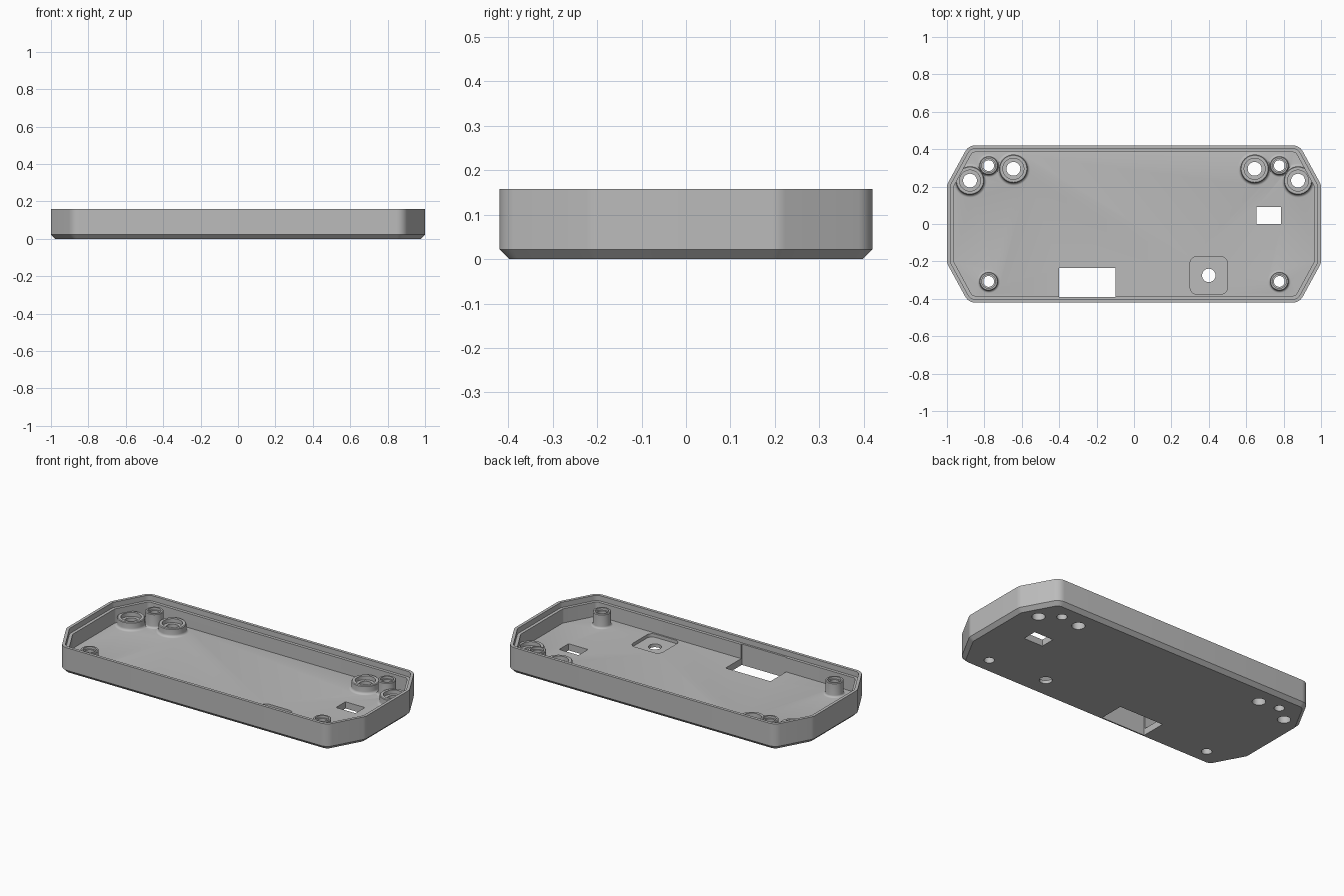
import bpy, bmesh, math
from mathutils import Vector

if "Cube" in bpy.data.objects:
    bpy.data.objects.remove(bpy.data.objects["Cube"])

grey = bpy.data.materials.new("mid_grey")
grey.use_nodes = True
COLOUR = (0.5, 0.5, 0.5, 1)
grey.diffuse_color = COLOUR
grey.node_tree.nodes["Principled BSDF"].inputs["Base Color"].default_value = COLOUR

H, LEDGE, FLOOR = 0.158, 0.126, 0.04


def finish(bm, name):
    bmesh.ops.recalc_face_normals(bm, faces=bm.faces)
    me = bpy.data.meshes.new(name)
    bm.to_mesh(me)
    bm.free()
    me.materials.append(grey)
    ob = bpy.data.objects.new(name, me)
    bpy.context.collection.objects.link(ob)
    return ob


def loft(rings, name, closed=False):
    """Skin a stack of equal-sized rings; cap the ends unless closed."""
    bm = bmesh.new()
    loops = [[bm.verts.new(p) for p in ring] for ring in rings]
    for a, b in zip(loops, loops[1:]):
        for i in range(len(a)):
            j = (i + 1) % len(a)
            bm.faces.new((a[i], a[j], b[j], b[i]))
    bm.faces.new(loops[0])
    bm.faces.new(loops[-1])
    return finish(bm, name)


def outline(inset, z, r=0.06, steps=6):
    """Long octagon with rounded corners, moved inward by inset."""
    quarter = [(1, 0.21), (0.885, 0.42)]
    pts = quarter + [(-x, y) for x, y in reversed(quarter)]
    pts = [Vector(p) for p in pts + [(-x, -y) for x, y in pts]]
    ring = []
    for i, p in enumerate(pts):
        d0 = (p - pts[i - 1]).normalized()
        d1 = (pts[(i + 1) % len(pts)] - p).normalized()
        n0, n1 = Vector((d0.y, -d0.x)), Vector((d1.y, -d1.x))
        centre = p - (n0 + n1) * r / (1 + n0.dot(n1))
        for k in range(steps + 1):
            n = n0.lerp(n1, k / steps).normalized()
            q = centre + n * (r - inset)
            ring.append((q.x, q.y, z))
    return ring


def lathe(x, y, profile, name, n=40):
    turn = [math.tau * i / n for i in range(n)]
    return loft([[(x + r * math.cos(a), y + r * math.sin(a), z) for a in turn]
                 for r, z in profile], name)


def block(x0, x1, y0, y1, z0, z1, name, radius=0.0):
    bm = bmesh.new()
    bmesh.ops.create_cube(bm, size=1)
    for v in bm.verts:
        v.co = ((x0 + x1) / 2 + v.co.x * (x1 - x0),
                (y0 + y1) / 2 + v.co.y * (y1 - y0),
                (z0 + z1) / 2 + v.co.z * (z1 - z0))
    if radius:
        upright = [e for e in bm.edges
                   if abs(e.verts[0].co.z - e.verts[1].co.z) > 0.001]
        bmesh.ops.bevel(bm, geom=upright, offset=radius, segments=6,
                        profile=0.5, affect='EDGES')
    return finish(bm, name)


def combine(target, tool, operation):
    mod = target.modifiers.new(tool.name, 'BOOLEAN')
    mod.operation, mod.solver, mod.object = operation, 'EXACT', tool
    bpy.context.view_layer.objects.active = target
    bpy.ops.object.modifier_apply(modifier=mod.name)
    bpy.data.objects.remove(tool)


# Tray shell: chamfered base, outer wall, rim, stepped ledge, floor
tray = loft([outline(i, z) for i, z in (
    (0.022, 0), (0, 0.022), (0, H), (0.018, H), (0.018, LEDGE),
    (0.036, LEDGE), (0.036, FLOOR))], "enclosure_tray")


def boss_profile(radius, top, bore, seat, fillet):
    """Boss with a flared foot and a stepped bore."""
    foot = [(radius + fillet * (1 - math.sin(a)), FLOOR + fillet * (1 - math.cos(a)))
            for a in (math.pi / 2 * k / 5 for k in range(6))]
    return ([(radius + fillet, 0.02)] + foot +
            [(radius, top - 0.004), (radius - 0.004, top), (bore, top),
             (bore, seat)])


WIDE = boss_profile(0.076, 0.09, 0.056, 0.066, 0.015)
POST = boss_profile(0.05, 0.125, 0.037, 0.11, 0.012)

# Screw bosses, mirrored left and right
holes = []
for side in (-1, 1):
    for x, y, profile, hole in ((0.645, 0.295, WIDE, 0.037),
                                (0.877, 0.232, WIDE, 0.037),
                                (0.777, 0.312, POST, 0.029),
                                (0.777, -0.307, POST, 0.029)):
        combine(tray, lathe(side * x, y, profile, "boss"), 'UNION')
        holes.append((side * x, y, hole))

# Screw holes and the button hole, right through the floor
for x, y, r in holes + [(0.4, -0.275, 0.036)]:
    combine(tray, lathe(x, y, ((r, -0.1), (r, 0.3)), "hole", 32), 'DIFFERENCE')

# Connector window, small slot, and the shallow button pocket
for cutter in (block(-0.4, -0.1, -0.39, -0.235, -0.1, 0.2, "window"),
               block(0.655, 0.785, 0.0, 0.09, -0.1, 0.2, "slot"),
               block(0.3, 0.5, -0.375, -0.175, 0.02, 0.1, "pocket", 0.035)):
    combine(tray, cutter, 'DIFFERENCE')

bpy.ops.object.select_all(action='DESELECT')
tray.select_set(True)
bpy.context.view_layer.objects.active = tray
bpy.ops.object.shade_smooth_by_angle(angle=math.radians(30))
